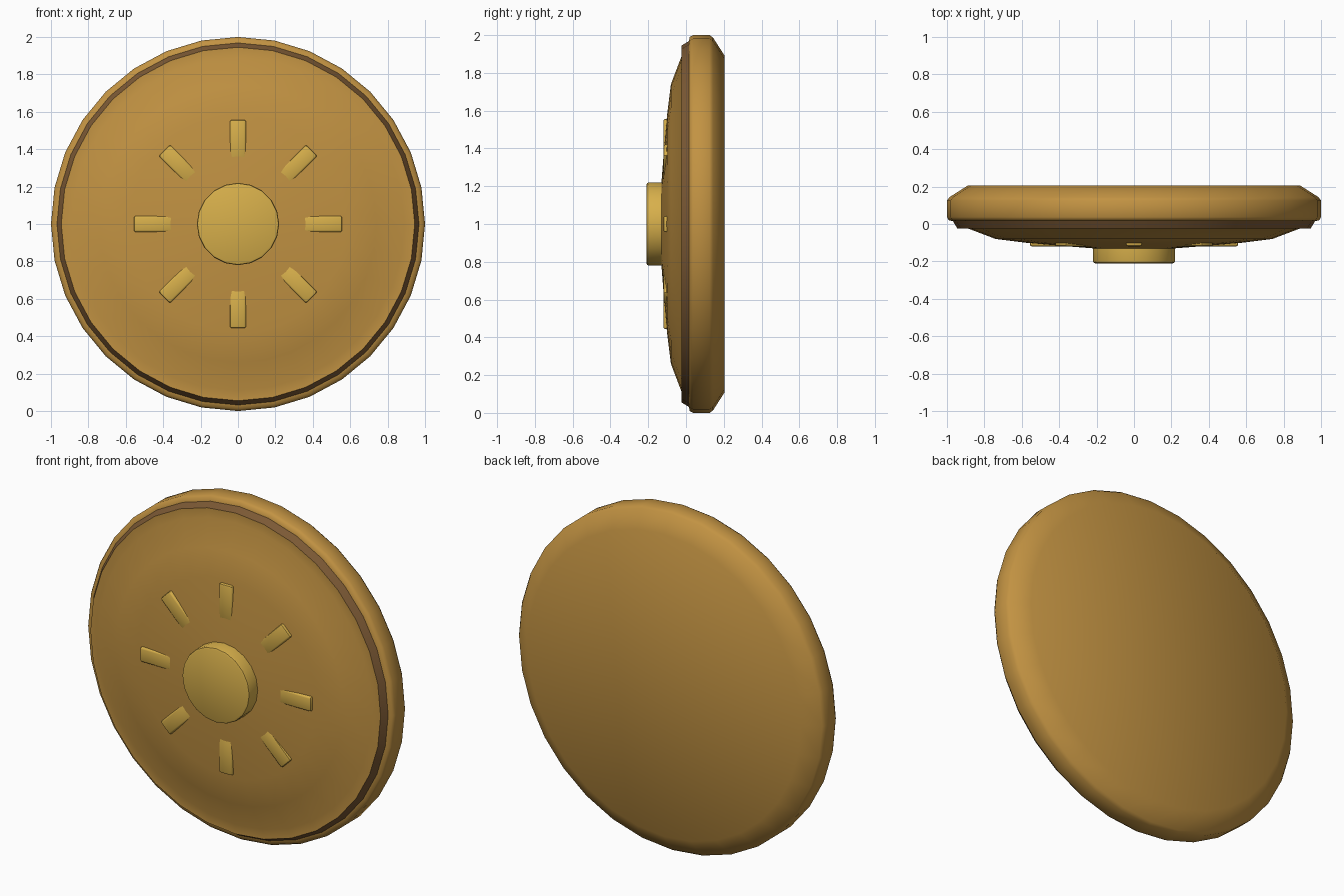
import bpy, bmesh
from math import sin, cos, pi, tau
from mathutils import Matrix

cube = bpy.data.objects.get("Cube")
if cube:
    bpy.data.objects.remove(cube, do_unlink=True)


def material(name, rgb):
    m = bpy.data.materials.new(name)
    m.use_nodes = True
    m.diffuse_color = (*rgb, 1)
    m.node_tree.nodes["Principled BSDF"].inputs["Base Color"].default_value = (*rgb, 1)
    return m


bronze = material("bronze", (0.54, 0.29, 0.055))
dark = material("dark bronze", (0.2, 0.1, 0.035))
gold = material("gold", (0.68, 0.43, 0.07))


def finish(name, bm, mats):
    bmesh.ops.recalc_face_normals(bm, faces=bm.faces)
    mesh = bpy.data.meshes.new(name)
    bm.to_mesh(mesh)
    bm.free()
    ob = bpy.data.objects.new(name, mesh)
    for m in mats:
        mesh.materials.append(m)
    bpy.context.collection.objects.link(ob)
    ob.location.z = 1
    return ob


def smooth(ob, angle):
    bpy.ops.object.select_all(action="DESELECT")
    ob.select_set(True)
    bpy.context.view_layer.objects.active = ob
    bpy.ops.object.shade_smooth_by_angle(angle=angle)


def lathe(profile, sides):
    """Turn (radius, y) points around the y axis and cap both ends."""
    bm = bmesh.new()
    rings = [[bm.verts.new((r * sin(tau * i / sides), y, r * cos(tau * i / sides)))
              for i in range(sides)] for r, y in profile]
    bands = []
    for a, b in zip(rings, rings[1:]):
        bands.append([bm.faces.new((a[i], a[(i + 1) % sides], b[(i + 1) % sides], b[i]))
                      for i in range(sides)])
    bm.faces.new(rings[0])
    bm.faces.new(rings[-1])
    return bm, bands


# Shield disc: domed front, dark groove band, thick rounded rim, flat back
profile = [(0.1, -0.134), (0.22, -0.13), (0.4, -0.116), (0.58, -0.1), (0.74, -0.08),
           (0.89, -0.023), (0.945, -0.023), (0.968, 0.015), (0.99, 0.02), (1.0, 0.037),
           (1.0, 0.125), (0.987, 0.143), (0.89, 0.205)]
bm, bands = lathe(profile, 32)
for f in bm.faces:
    f.smooth = True
for f in bands[6]:
    f.material_index = 1
for e in bm.edges:
    e.smooth = len({f.material_index for f in e.link_faces}) == 1
finish("shield_disc", bm, [bronze, dark])

# Central boss with a softened front edge
bm, _ = lathe([(0.208, -0.21), (0.217, -0.206), (0.22, -0.197), (0.22, -0.12)], 20)
smooth(finish("center_boss", bm, [gold]), pi / 4)

# Eight radial studs sunk into the dome
for i in range(8):
    bm = bmesh.new()
    bmesh.ops.create_cube(bm, size=1, matrix=Matrix.Translation((0, -0.094, 0.452))
                          @ Matrix.Diagonal((0.086, 0.05, 0.21, 1)))
    bmesh.ops.bevel(bm, geom=bm.edges[:], offset=0.01, segments=2, profile=0.5,
                    affect="EDGES")
    bm.transform(Matrix.Rotation(i * tau / 8, 4, "Y"))
    smooth(finish(f"radial_stud_{i + 1}", bm, [gold]), pi / 4)
